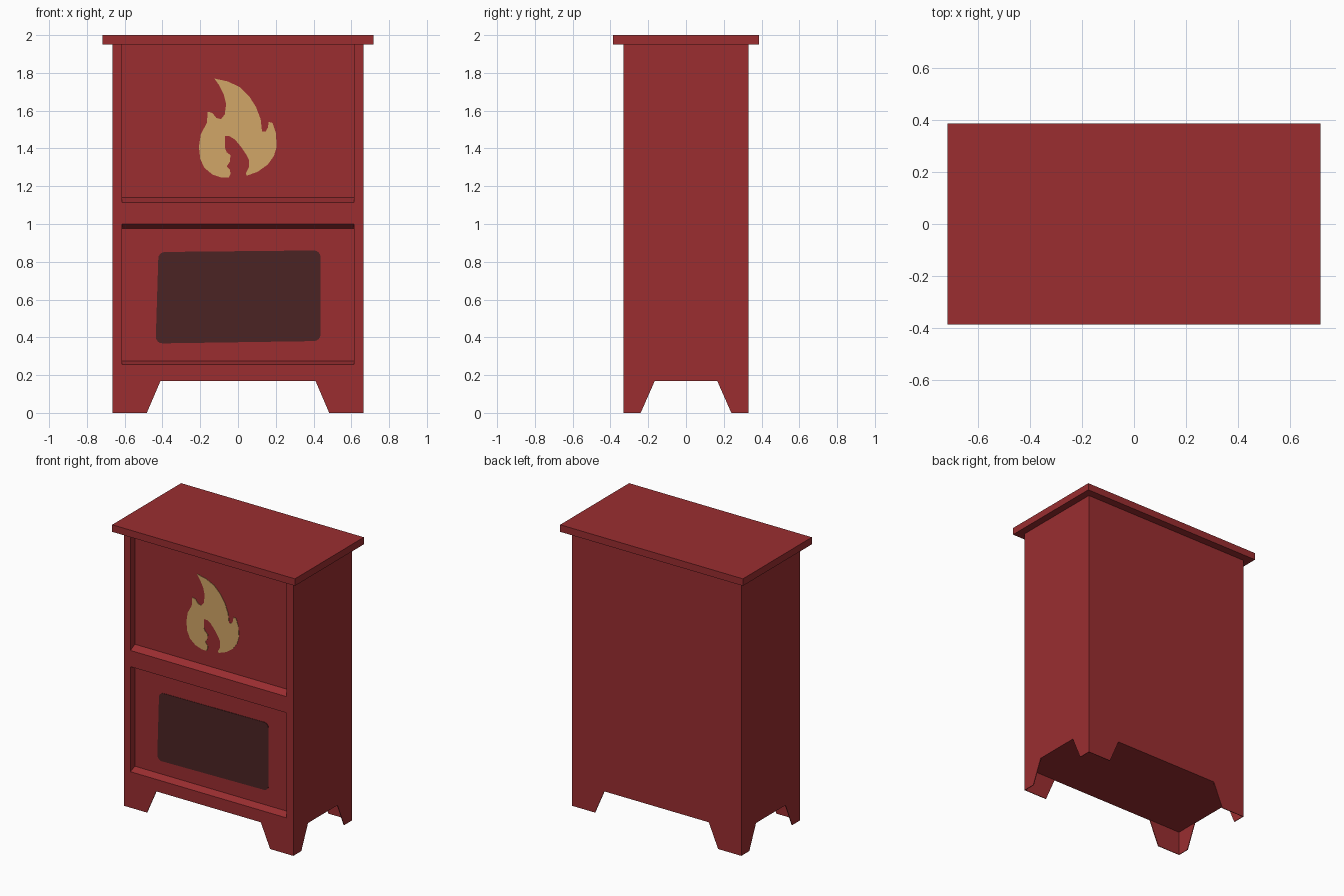
import bpy, bmesh, math

if "Cube" in bpy.data.objects:
    bpy.data.objects.remove(bpy.data.objects["Cube"])


def material(name, rgb):
    m = bpy.data.materials.new(name)
    m.diffuse_color = (*rgb, 1)
    m.use_nodes = True
    m.node_tree.nodes["Principled BSDF"].inputs["Base Color"].default_value = m.diffuse_color
    return m


RED = material("red enamel", (0.325, 0.027, 0.030))
TAN = material("tan", (0.64, 0.38, 0.135))
DARK = material("dark glass", (0.07, 0.017, 0.017))


def make_object(name, bm, mat):
    me = bpy.data.meshes.new(name)
    bm.to_mesh(me)
    bm.free()
    ob = bpy.data.objects.new(name, me)
    bpy.context.collection.objects.link(ob)
    me.materials.append(mat)
    return ob


def prism(name, pts, axis, lo, hi, mat):
    """Extrude a 2D outline along x (outline is y,z) or y (outline is x,z)."""
    bm = bmesh.new()

    def at(p, d):
        return (d, p[0], p[1]) if axis == "x" else (p[0], d, p[1])
    a = [bm.verts.new(at(p, lo)) for p in pts]
    b = [bm.verts.new(at(p, hi)) for p in pts]
    bm.faces.new(a)
    bm.faces.new(b[::-1])
    n = len(pts)
    for i in range(n):
        j = (i + 1) % n
        bm.faces.new((a[i], b[i], b[j], a[j]))
    bmesh.ops.recalc_face_normals(bm, faces=bm.faces)
    return make_object(name, bm, mat)


def rect(x, z0, z1):
    return [(-x, z0), (x, z0), (x, z1), (-x, z1)]


W, D, FLOOR, TOP = 0.665, 0.33, 0.17, 1.95
PANEL = -0.28  # depth of the recessed panels

# cabinet body and top slab
body = prism("cabinet_body", rect(W, FLOOR, TOP), "y", -D, D, RED)
prism("top_slab", rect(0.717, TOP, 2.0), "y", -0.386, 0.386, RED)

# recesses with sloped sills, cut out of the front
lower = [(PANEL, 0.275), (-0.38, 0.235), (-0.38, 1.025), (PANEL, 0.975)]
upper = [(PANEL, 1.14), (-0.38, 1.09), (-0.38, 2.05), (PANEL, 2.05)]
cutters = [prism("recess_cutter", p, "x", -0.613, 0.613, RED) for p in (lower, upper)]
for c in cutters:
    mod = body.modifiers.new("recess", "BOOLEAN")
    mod.operation = "DIFFERENCE"
    mod.solver = "EXACT"
    mod.object = c
dg = bpy.context.evaluated_depsgraph_get()
cut_mesh = bpy.data.meshes.new_from_object(body.evaluated_get(dg))
body.modifiers.clear()
body.data = cut_mesh
for c in cutters:
    bpy.data.objects.remove(c)

# legs: thin angled corner brackets, mirrored to four corners
bm = bmesh.new()
a, b, c, d, e, f = [bm.verts.new(v) for v in (
    (0.41, -D, FLOOR), (0.483, -D, 0), (W, -D, 0),
    (W, -D, FLOOR), (W, -0.24, 0), (W, -0.165, FLOOR))]
bm.faces.new((a, b, c, d))
bm.faces.new((d, c, e, f))
legs = make_object("legs", bm, RED)
sol = legs.modifiers.new("thickness", "SOLIDIFY")
sol.thickness = 0.005
sol.offset = -1
mir = legs.modifiers.new("corners", "MIRROR")
mir.use_axis = (True, True, False)

# oven window: slightly skewed rectangle with rounded corners
R = 0.035
window = []
for k, (x, z) in enumerate([(0.437, 0.86), (-0.422, 0.852), (-0.435, 0.368), (0.437, 0.38)]):
    sx, sz = math.copysign(R, x), R if k < 2 else -R
    for i in range(5):
        t = math.radians(90 * k + 22.5 * i)
        window.append((x - sx + R * math.cos(t), z - sz + R * math.sin(t)))
prism("oven_window", window, "y", PANEL - 0.003, PANEL + 0.002, DARK)

# flame emblem outline
flame = [
    (-0.125, 1.77), (-0.055, 1.755), (0.01, 1.725), (0.06, 1.675), (0.095, 1.62),
    (0.12, 1.555), (0.127, 1.49), (0.147, 1.49), (0.158, 1.51), (0.163, 1.54),
    (0.183, 1.535), (0.2, 1.485), (0.205, 1.41), (0.19, 1.36), (0.158, 1.315),
    (0.105, 1.277), (0.045, 1.255), (0.042, 1.268), (0.058, 1.3), (0.058, 1.34),
    (0.042, 1.37), (0.015, 1.41), (-0.016, 1.447), (-0.045, 1.465), (-0.07, 1.465),
    (-0.07, 1.405), (-0.06, 1.38), (-0.04, 1.365), (-0.043, 1.33), (-0.06, 1.305),
    (-0.042, 1.287), (-0.04, 1.265), (-0.05, 1.245), (-0.085, 1.245), (-0.135, 1.262),
    (-0.178, 1.297), (-0.2, 1.345), (-0.207, 1.41), (-0.197, 1.475), (-0.165, 1.535),
    (-0.16, 1.595), (-0.135, 1.587), (-0.115, 1.562), (-0.09, 1.555), (-0.07, 1.58),
    (-0.063, 1.635), (-0.075, 1.685), (-0.1, 1.735)]
prism("flame_emblem", flame, "y", PANEL - 0.003, PANEL + 0.002, TAN)
